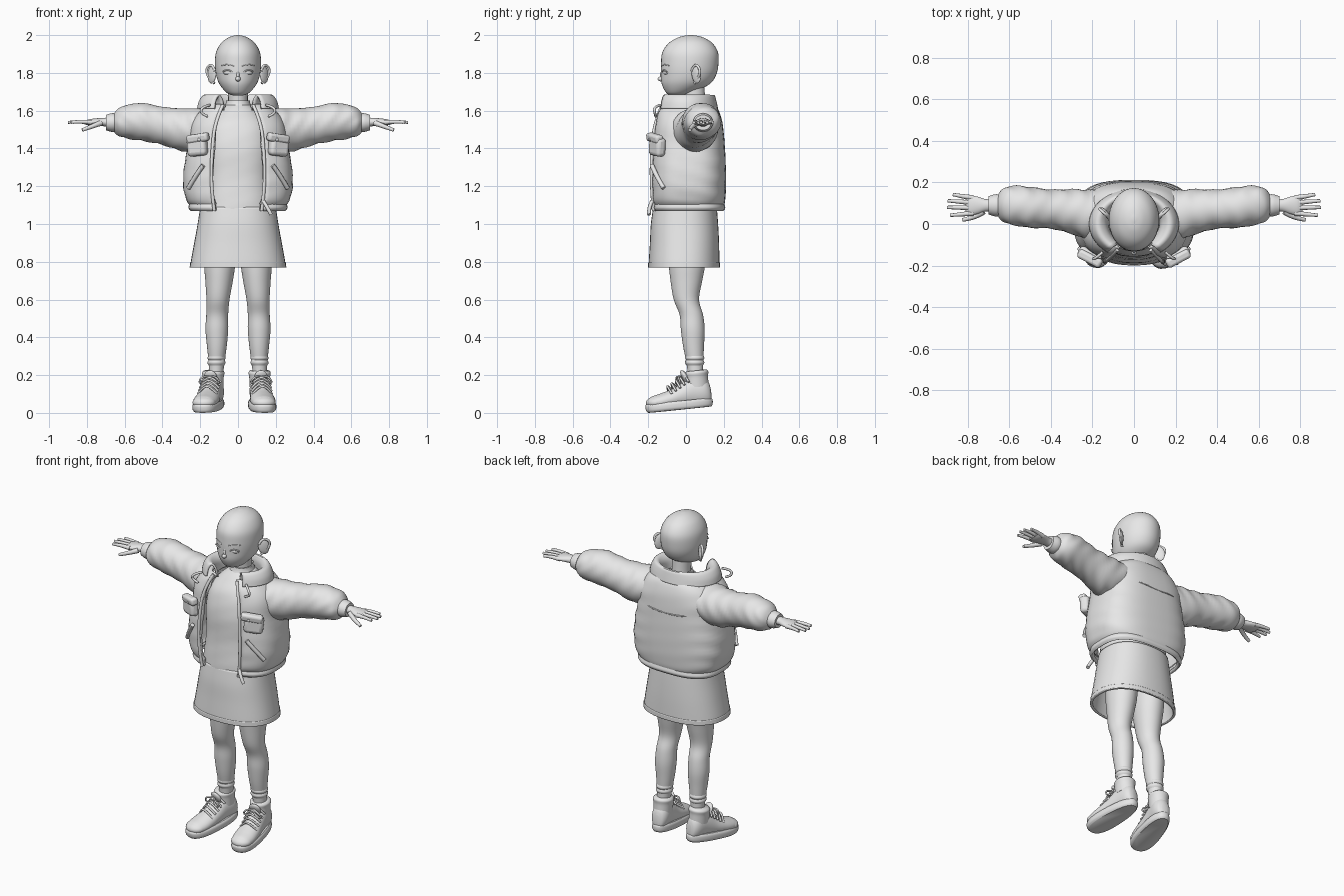
import bpy
import bmesh
from math import sin, cos, pi, radians
from mathutils import Matrix, Vector, Euler

cube = bpy.data.objects.get("Cube")
if cube:
    bpy.data.objects.remove(cube, do_unlink=True)

clay = bpy.data.materials.new("plain_grey")
clay.use_nodes = True
clay.diffuse_color = (0.8, 0.8, 0.8, 1)
clay.node_tree.nodes["Principled BSDF"].inputs["Base Color"].default_value = clay.diffuse_color


def add(name, mesh, mirror=False, thick=0, bevel=0, matrix=None):
    """Finish a mesh: shading, material, object and modifiers."""
    if matrix:
        mesh.transform(matrix)
    mesh.materials.clear()
    mesh.materials.append(clay)
    for face in mesh.polygons:
        face.use_smooth = True
    mesh.set_sharp_from_angle(angle=radians(50))
    obj = bpy.data.objects.new(name, mesh)
    bpy.context.collection.objects.link(obj)
    if bevel:
        mod = obj.modifiers.new("round", 'BEVEL')
        mod.width, mod.segments = bevel, 3
    if thick:
        mod = obj.modifiers.new("cloth", 'SOLIDIFY')
        mod.thickness, mod.offset = thick, -1
    if mirror:
        mod = obj.modifiers.new("mirror", 'MIRROR')
        mod.use_mirror_merge = False
    return obj


def spline(rings, steps):
    """Catmull-Rom interpolation of the section parameters."""
    out = []
    for i in range(len(rings) - 1):
        p = [Vector(rings[min(max(k, 0), len(rings) - 1)]) for k in range(i - 1, i + 3)]
        for s in range(steps):
            t = s / steps
            out.append((p[1] * 2 + (p[2] - p[0]) * t
                        + (p[0] * 2 - p[1] * 5 + p[2] * 4 - p[3]) * t * t
                        + (p[1] * 3 - p[0] - p[2] * 3 + p[3]) * t ** 3) / 2)
    return out + [Vector(rings[-1])]


def loft(name, axis, rings, power=2, gap=0, caps=True, folds=0, warp=None, n=40, steps=5, **kw):
    """Skin sections (position, centre u, centre v, radius u, radius v) along an axis."""
    verts, faces = [], []
    rows = spline(rings, steps)
    shift = "XYZ".index(axis)
    count = n + 1 if gap else n
    for t, cu, cv, ru, rv in rows:
        for j in range(count):
            a = -pi / 2 + radians(gap) + j / n * (2 * pi - 2 * radians(gap))
            k = 1 + folds * sin(t * 70 + 3 * sin(2 * a)) * (0.6 + 0.4 * sin(3 * a))
            u, v = [abs(f) ** (2 / power) * (1 if f > 0 else -1) for f in (cos(a), sin(a))]
            local = [t, cu + ru * k * u, cv + rv * k * v]
            co = [local[(m - shift) % 3] for m in range(3)]
            verts.append(warp(*co) if warp else co)
    for i in range(len(rows) - 1):
        for j in range(n):
            a, b = i * count + j, i * count + (j + 1) % count
            faces.append((a, b, b + count, a + count))
    if caps and not gap:
        faces.append(tuple(reversed(range(n))))
        faces.append(tuple(range(len(verts) - n, len(verts))))
    mesh = bpy.data.meshes.new(name)
    mesh.from_pydata(verts, [], faces)
    return add(name, mesh, **kw)


def place(loc, size, rot):
    turn = Euler([radians(r) for r in rot]).to_matrix().to_4x4()
    return Matrix.Translation(loc) @ turn @ Matrix.Diagonal((*size, 1))


def solid(name, kind, loc, size, rot=(0, 0, 0), **kw):
    """A ball (size = radii) or a box (size = full lengths)."""
    bm = bmesh.new()
    if kind == "ball":
        bmesh.ops.create_uvsphere(bm, u_segments=24, v_segments=14, radius=1, matrix=place(loc, size, rot))
    else:
        bmesh.ops.create_cube(bm, size=1, matrix=place(loc, size, rot))
    mesh = bpy.data.meshes.new(name)
    bm.to_mesh(mesh)
    bm.free()
    return add(name, mesh, **kw)


def tube(name, points, depth, taper=1, **kw):
    """A round cord through a few points."""
    curve = bpy.data.curves.new(name, 'CURVE')
    curve.dimensions = '3D'
    curve.bevel_depth, curve.bevel_resolution, curve.use_fill_caps = depth, 3, True
    line = curve.splines.new('NURBS')
    line.points.add(len(points) - 1)
    for i, (pt, co) in enumerate(zip(line.points, points)):
        pt.co = (*co, 1)
        pt.radius = 1 + (taper - 1) * i / (len(points) - 1)
    line.order_u, line.use_endpoint_u, line.resolution_u = 3, True, 6
    temp = bpy.data.objects.new("temp_cord", curve)
    bpy.context.collection.objects.link(temp)
    graph = bpy.context.evaluated_depsgraph_get()
    mesh = bpy.data.meshes.new_from_object(temp.evaluated_get(graph))
    bpy.data.objects.remove(temp)
    return add(name, mesh, **kw)


# Head, face and neck
loft("head", 'Z', [(1.68, 0, -.05, .025, .03), (1.695, 0, -.035, .06, .07), (1.74, 0, -.002, .098, .126),
                   (1.79, 0, .014, .116, .146), (1.85, 0, .02, .122, .152), (1.91, 0, .022, .116, .147),
                   (1.96, 0, .024, .088, .113), (1.99, 0, .025, .045, .06), (2, 0, .025, .008, .01)])
loft("neck", 'Z', [(1.56, 0, .05, .065, .07), (1.64, 0, .045, .052, .058), (1.76, 0, .035, .055, .062)])
solid("nose", "ball", (0, -.132, 1.768), (.014, .018, .013))
solid("nose_bridge", "ball", (0, -.124, 1.79), (.009, .014, .03), (-12, 0, 0))
solid("eyes", "ball", (.053, -.103, 1.802), (.025, .016, .014), (0, 0, 22), mirror=True)
tube("upper_lids", [(.028, -.124, 1.802), (.052, -.124, 1.824), (.08, -.102, 1.806)], .004, mirror=True)
tube("brows", [(.022, -.127, 1.835), (.055, -.12, 1.85), (.088, -.09, 1.838)], .004, .5, mirror=True)
tube("upper_lip", [(-.03, -.107, 1.733), (0, -.13, 1.728), (.03, -.107, 1.733)], .005)
tube("lower_lip", [(-.024, -.105, 1.729), (0, -.126, 1.72), (.024, -.105, 1.729)], .006)
solid("ears", "ball", (.138, .055, 1.792), (.011, .032, .048), (10, 0, -42), mirror=True)
tube("ear_rims", [(.122, .03, 1.81), (.135, .045, 1.85), (.17, .075, 1.825), (.158, .07, 1.775),
                  (.125, .045, 1.745)], .007, mirror=True)

# Shirt, collar band and skirt
loft("shirt", 'Z', [(1, 0, -.01, .2, .165), (1.1, 0, -.01, .19, .163), (1.25, 0, -.005, .175, .153),
                    (1.4, 0, -.005, .18, .148), (1.52, 0, .008, .165, .13), (1.59, 0, .03, .115, .1),
                    (1.63, 0, .042, .068, .072)], power=2.3, folds=.006)
loft("shirt_collar", 'Z', [(1.595, 0, .035, .09, .09), (1.63, 0, .042, .068, .074), (1.655, 0, .044, .062, .068)],
     caps=False, thick=.008)
loft("skirt", 'Z', [(.77, 0, -.01, .253, .187), (.8, 0, -.01, .25, .187), (.9, 0, -.008, .232, .183),
                    (1, 0, -.008, .214, .178), (1.09, 0, -.005, .2, .168)],
     power=2.3, caps=False, thick=.012)
loft("skirt_hem", 'Z', [(.77, 0, -.01, .256, .19), (.797, 0, -.01, .253, .19)], power=2.3, caps=False, thick=.012)

# Open jacket: body, ribbed hem and folded collar
loft("jacket_body", 'Z', [(1.1, 0, .014, .255, .188), (1.13, 0, .012, .275, .196), (1.2, 0, .012, .29, .2),
                          (1.3, 0, .012, .286, .199), (1.42, 0, .012, .265, .193), (1.53, 0, .012, .25, .182),
                          (1.6, 0, .012, .2, .162), (1.635, 0, .014, .145, .135)],
     power=2.8, gap=20, folds=.008, thick=.018)
loft("jacket_hem", 'Z', [(1.068, 0, .014, .25, .184), (1.085, 0, .014, .262, .194), (1.108, 0, .014, .258, .188)],
     power=2.8, gap=20, thick=.02)
loft("jacket_collar", 'Z', [(1.6, 0, .012, .135, .13), (1.645, 0, .005, .142, .132), (1.668, 0, .003, .16, .138),
                            (1.672, 0, .001, .178, .142), (1.645, 0, 0, .197, .15), (1.61, 0, 0, .205, .158)],
     gap=36, thick=.012)
tube("front_zips", [(.125, -.172, 1.07), (.143, -.184, 1.2), (.138, -.182, 1.38), (.122, -.166, 1.54),
                    (.08, -.125, 1.63)], .009, mirror=True)
tube("zip_pull", [(.135, -.18, 1.12), (.16, -.2, 1.08), (.175, -.195, 1.05)], .01)
tube("collar_cords", [(.15, -.135, 1.63), (.19, -.17, 1.62), (.2, -.165, 1.585), (.16, -.16, 1.57)], .007, mirror=True)

# Patch pockets with flaps, and slanted lower pockets
solid("chest_pockets", "box", (.215, -.152, 1.41), (.11, .055, .1), (0, 6, 28), bevel=.02, mirror=True)
solid("pocket_flaps", "box", (.212, -.166, 1.455), (.125, .045, .045), (8, 8, 28), bevel=.014, mirror=True)
solid("flap_buttons", "ball", (.205, -.192, 1.447), (.009, .006, .009), mirror=True)
tube("pocket_welts", [(.185, -.18, 1.31), (.225, -.158, 1.255), (.262, -.118, 1.19)], .012, mirror=True)
tube("back_yoke_seam", [(-.23, .14, 1.46), (-.12, .205, 1.45), (0, .2, 1.44), (.12, .205, 1.45), (.23, .14, 1.46)], .004)

# Sleeves and cuffs
loft("sleeves", 'X', [(.13, .04, 1.505, .12, .1), (.22, .045, 1.5, .12, .112), (.3, .06, 1.5, .108, .112),
                      (.4, .072, 1.52, .094, .1), (.5, .08, 1.54, .098, .1), (.58, .09, 1.542, .095, .09),
                      (.63, .09, 1.54, .08, .074), (.655, .09, 1.537, .052, .05)], folds=.035, mirror=True)
loft("cuffs", 'X', [(.645, .09, 1.537, .052, .048), (.67, .09, 1.537, .053, .049), (.7, .09, 1.537, .044, .04)],
     mirror=True)

# Hands
loft("palms", 'X', [(.68, .09, 1.538, .03, .025), (.715, .09, 1.54, .03, .022), (.755, .09, 1.54, .042, .019),
                    (.79, .09, 1.538, .047, .016), (.812, .09, 1.536, .036, .008)], mirror=True)
for finger, base, tip, reach in (("index", .052, .042, .885), ("middle", .078, .08, .9),
                                 ("ring", .102, .112, .897), ("little", .126, .142, .872)):
    tube(finger + "_fingers", [(.775, base, 1.538), (.83, (base + tip) / 2, 1.544), (reach, tip, 1.538)],
         .013, .6, mirror=True)
tube("thumbs", [(.725, .06, 1.535), (.765, .03, 1.52), (.825, .02, 1.497)], .015, .6, mirror=True)

# Legs and sock tops
loft("legs", 'Z', [(.15, .118, .052, .036, .04), (.25, .114, .048, .04, .043), (.35, .112, .04, .052, .055),
                   (.44, .112, .036, .06, .063), (.52, .11, .028, .058, .062), (.6, .106, .002, .061, .067),
                   (.7, .1, .002, .073, .084), (.8, .097, .006, .083, .098), (.97, .095, .01, .085, .11)], mirror=True)
for level in (.265, .29):
    loft("sock_folds", 'Z', [(level - .015, .114, .046, .04, .043), (level, .114, .046, .048, .051),
                             (level + .015, .113, .045, .043, .047)], mirror=True)


def shoe(side, x, turn):
    """One laced trainer, turned out at the ankle."""
    pose = (Matrix.Translation((x, .06, .027)) @ Matrix.Rotation(radians(turn), 4, 'Z')
            @ Matrix.Rotation(.1, 4, 'X') @ Matrix.Translation((0, -.06, 0)))
    widen = lambda px, py, pz: (px * (.97 - .8 * py), py, pz)
    loft(side + "_sole", 'Z', [(0, 0, -.035, .062, .17), (.012, 0, -.035, .07, .178), (.034, 0, -.035, .07, .18),
                               (.046, 0, -.035, .063, .173)], power=2.5, warp=widen, matrix=pose)
    loft(side + "_upper", 'Y', [(-.203, .042, 0, .012, .025), (-.18, .048, 0, .033, .053), (-.13, .052, 0, .042, .065),
                                (-.07, .06, 0, .05, .064), (-.02, .07, 0, .062, .058), (.04, .085, 0, .08, .053),
                                (.1, .085, 0, .08, .05), (.13, .075, 0, .06, .036), (.14, .07, 0, .03, .015)],
         matrix=pose)
    loft(side + "_ankle_collar", 'Z', [(.11, 0, .07, .052, .062), (.16, 0, .073, .055, .06), (.185, 0, .075, .059, .062),
                                       (.197, 0, .075, .05, .054)], matrix=pose)
    solid(side + "_tongue", "ball", (0, .012, .165), (.036, .016, .045), (25, 0, 0), matrix=pose)
    solid(side + "_toe_cap", "ball", (0, -.155, .05), (.062, .055, .034), matrix=pose)
    for i in range(5):
        y = -.085 + i * .024
        z = .122 + i * .0135
        tube(side + "_lace", [(-.052, y + .012, z - .035), (-.02, y, z + .006), (.02, y - .004, z + .006),
                              (.052, y + .012, z - .035)], .006, matrix=pose)
    for s in (-1, 1):
        tube(side + "_bow", [(0, -.005, .172), (s * .035, -.035, .18), (s * .06, -.02, .14), (s * .03, -.03, .14),
                             (0, -.012, .165)], .005, matrix=pose)


shoe("right_shoe", -.13, -13)
shoe("left_shoe", .114, 6)
